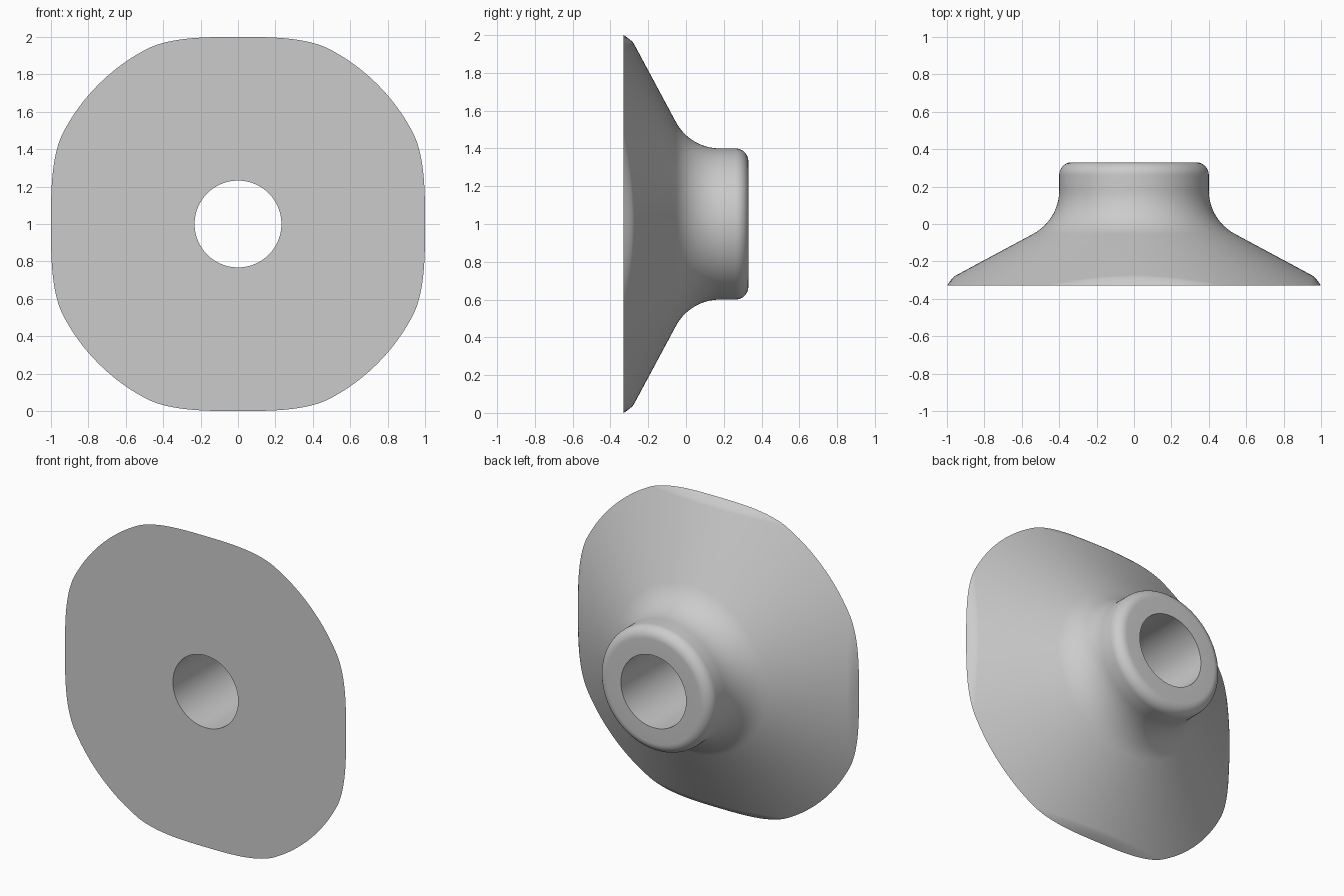
import bpy, bmesh
from math import sin, cos, tan, atan, pi, radians
from mathutils import Vector

cube = bpy.data.objects.get("Cube")
if cube:
    bpy.data.objects.remove(cube)

HALF = 0.33       # half depth along y
BORE = 0.232      # hole radius
NECK = 0.40       # collar radius
RIM = 1.055       # flange radius at the corners
SLOPE = 0.537     # cone rise per unit of radius
ROUND = 0.068     # collar edge rounding
SEGMENTS = 240
CORNER = atan(0.475 / 0.942)   # half angle of each flattened side


def cone_y(r):
    return -HALF + (RIM - r) * SLOPE


def arc(centre, radius, start, end, steps):
    return [Vector((centre[0] + radius * cos(a), centre[1] + radius * sin(a)))
            for a in (start + (end - start) * i / steps for i in range(steps + 1))]


def rim_curve(angle, steps=8):
    """Rounded trim of the cone along the four flattened sides."""
    local = (angle + pi / 4) % (pi / 2) - pi / 4
    s = min(abs(tan(local)) / tan(CORNER), 1.0)
    base_r = RIM if s == 1 else min((1 - 0.058 * s ** 3) / cos(local), RIM)
    break_r = RIM - 0.055 * (1 - s * s) / SLOPE
    break_r = min(break_r, base_r)
    mid_r = break_r + 0.4 * (base_r - break_r)
    a, b, c = (Vector((break_r, cone_y(break_r))),
               Vector((mid_r, cone_y(mid_r))), Vector((base_r, -HALF)))
    return [a * (1 - t) ** 2 + b * 2 * t * (1 - t) + c * t * t
            for t in (i / steps for i in range(steps + 1))]


# Shared profile: bore, rounded collar and fillet into the cone
tangent = 0.158
turn = pi / 2 - atan(SLOPE)
fillet_r = tangent / tan(turn / 2)
fillet_centre = (NECK + fillet_r, cone_y(NECK) + tangent)
profile = [Vector((BORE, -HALF)), Vector((BORE, HALF))]
profile += arc((NECK - ROUND, HALF - ROUND), ROUND, pi / 2, 0, 10)
profile += arc(fillet_centre, fillet_r, pi, pi + turn, 16)

# Sweep the profile around the y axis, closing it across the flat front
bm = bmesh.new()
rings = []
for i in range(SEGMENTS):
    angle = 2 * pi * i / SEGMENTS
    rings.append([bm.verts.new((p.x * cos(angle), p.y, 1 + p.x * sin(angle)))
                  for p in profile + rim_curve(angle)])
for i, ring in enumerate(rings):
    other = rings[(i + 1) % SEGMENTS]
    for j in range(len(ring)):
        k = (j + 1) % len(ring)
        bm.faces.new((ring[j], ring[k], other[k], other[j]))
bmesh.ops.remove_doubles(bm, verts=bm.verts, dist=0.0002)
bmesh.ops.recalc_face_normals(bm, faces=bm.faces)

mesh = bpy.data.meshes.new("flanged_collar")
bm.to_mesh(mesh)
bm.free()
body = bpy.data.objects.new("flanged_collar", mesh)
bpy.context.collection.objects.link(body)

# Plain grey finish
grey = bpy.data.materials.new("plain_grey")
grey.use_nodes = True
colour = (0.6, 0.6, 0.6, 1)
grey.diffuse_color = colour
grey.node_tree.nodes["Principled BSDF"].inputs["Base Color"].default_value = colour
mesh.materials.append(grey)

bpy.ops.object.select_all(action='DESELECT')
body.select_set(True)
bpy.context.view_layer.objects.active = body
bpy.ops.object.shade_smooth_by_angle(angle=radians(30))
